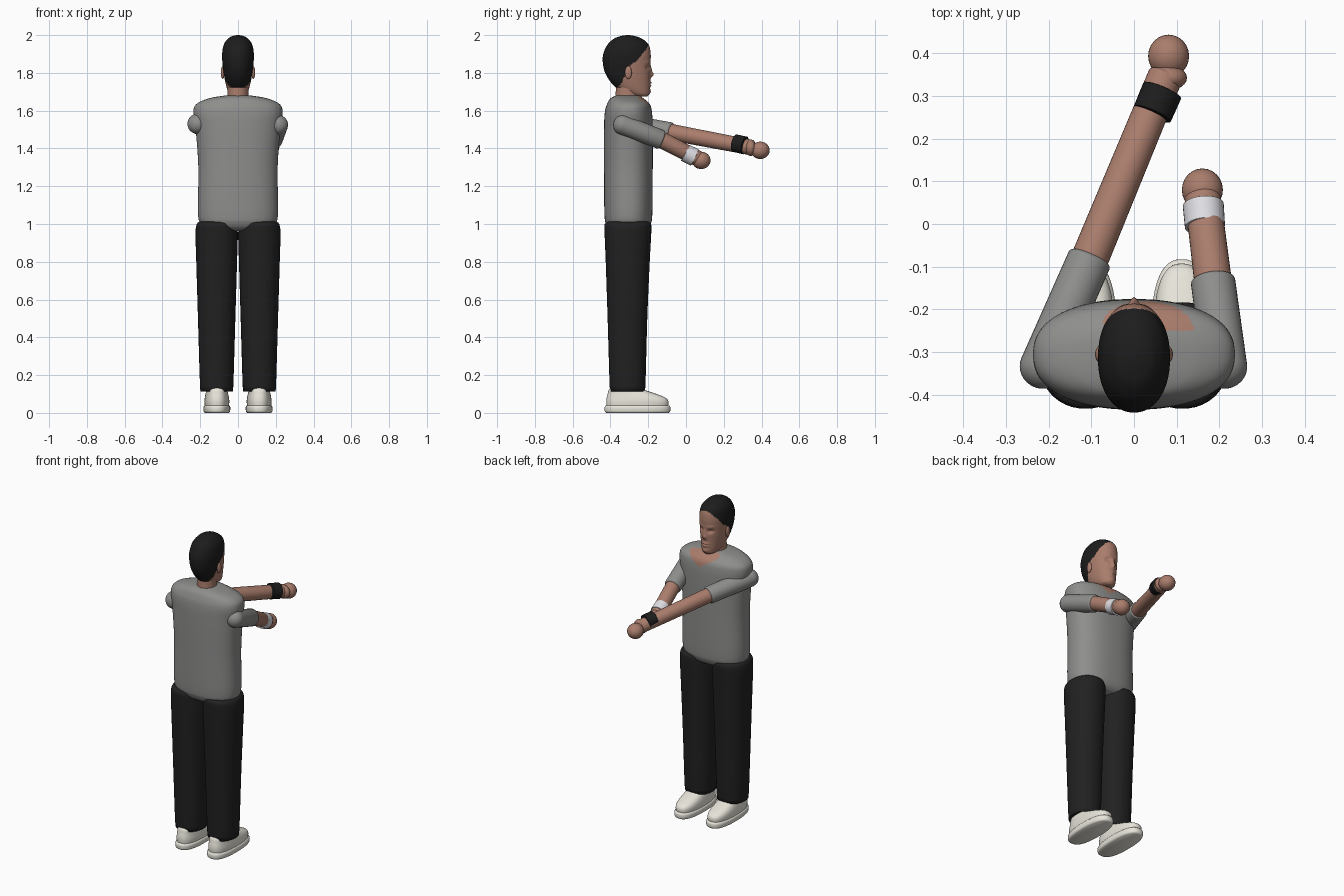
import bpy, bmesh, math
from mathutils import Vector

cube = bpy.data.objects.get("Cube")
if cube:
    bpy.data.objects.remove(cube, do_unlink=True)


def material(name, r, g, b):
    m = bpy.data.materials.new(name)
    m.use_nodes = True
    m.diffuse_color = (r, g, b, 1)
    bsdf = m.node_tree.nodes["Principled BSDF"]
    bsdf.inputs["Base Color"].default_value = (r, g, b, 1)
    bsdf.inputs["Roughness"].default_value = 0.8
    return m


SKIN = material("skin", 0.40, 0.205, 0.15)
HAIR = material("black_hair", 0.012, 0.012, 0.012)
SHIRT = material("grey_shirt", 0.27, 0.27, 0.265)
PANTS = material("dark_trousers", 0.015, 0.015, 0.015)
SHOE = material("cream_shoe", 0.80, 0.78, 0.70)
BAND = material("white_band", 0.72, 0.72, 0.76)


def skin_rings(name, rings, mats, rule=None, shape=None):
    """Bridge closed rings of points, cap both ends, colour faces by a rule."""
    bm = bmesh.new()
    loops = [[bm.verts.new(p) for p in ring] for ring in rings]
    n = len(loops[0])
    for low, high in zip(loops, loops[1:]):
        for i in range(n):
            j = (i + 1) % n
            bm.faces.new((low[i], low[j], high[j], high[i]))
    bm.faces.new(loops[0][::-1])
    bm.faces.new(loops[-1])
    if shape:
        for v in bm.verts:
            shape(v.co)
    bmesh.ops.recalc_face_normals(bm, faces=bm.faces)
    for f in bm.faces:
        f.smooth = True
        if rule:
            f.material_index = int(rule(f.calc_center_median()))
    me = bpy.data.meshes.new(name)
    bm.to_mesh(me)
    bm.free()
    for m in mats:
        me.materials.append(m)
    ob = bpy.data.objects.new(name, me)
    bpy.context.collection.objects.link(ob)
    return ob


def spline(rows, sub):
    """Catmull-Rom refinement of a short list of section rows."""
    out = []
    for k in range(len(rows) - 1):
        a, b, c, d = (rows[min(max(k + o, 0), len(rows) - 1)] for o in (-1, 0, 1, 2))
        for s in range(sub):
            t = s / sub
            out.append([q + 0.5 * t * (r - p + t * (2*p - 5*q + 4*r - e + t * (3*(q - r) + e - p)))
                        for p, q, r, e in zip(a, b, c, d)])
    return out + [rows[-1]]


def loft(name, rows, mats, cx=0, power=2.0, sub=4, seg=48, rule=None, shape=None):
    """Stack sections given as (z, half width, back y, front y)."""
    rings = []
    for z, hx, back, front in spline(rows, sub):
        ring = []
        for i in range(seg):
            a = math.tau * i / seg
            c, s = math.cos(a), math.sin(a)
            ring.append((cx + hx * math.copysign(abs(c) ** (2 / power), c),
                         (back + front) / 2 + (front - back) / 2 * math.copysign(abs(s) ** (2 / power), s), z))
        rings.append(ring)
    return skin_rings(name, rings, mats, rule, shape)


def tube(name, a, b, ra, rb, mat, dome_a=0.0, dome_b=0.0, seg=32):
    """Tapered limb from a to b; domes give the length of each rounded end."""
    a, b = Vector(a), Vector(b)
    d = (b - a).normalized()
    side = d.cross(Vector((0, 0, 1))).normalized()
    up = side.cross(d)
    steps = [math.pi / 2 * k / 8 for k in range(8)]
    sect = [(a - d * dome_a * math.cos(t), ra * max(math.sin(t), 0.02)) for t in steps] if dome_a else []
    sect += [(a, ra), (b, rb)]
    if dome_b:
        sect += [(b + d * dome_b * math.cos(t), rb * max(math.sin(t), 0.02)) for t in steps[::-1]]
    rings = [[p + (side * math.cos(math.tau * i / seg) + up * math.sin(math.tau * i / seg)) * r
              for i in range(seg)] for p, r in sect]
    ob = skin_rings(name, rings, [mat])
    bpy.context.view_layer.objects.active = ob
    ob.select_set(True)
    bpy.ops.object.shade_smooth_by_angle(angle=math.radians(50))
    ob.select_set(False)
    return ob


def ball(name, centre, radii, mat):
    bpy.ops.mesh.primitive_uv_sphere_add(segments=24, ring_count=16, radius=1, location=centre)
    ob = bpy.context.object
    ob.name = name
    ob.scale = radii
    ob.data.materials.append(mat)
    bpy.ops.object.shade_smooth()
    ob.select_set(False)
    return ob


# Shirt body, with the open neckline coloured as skin
loft("shirt_torso", [
    (0.963, 0.13, -0.37, -0.24), (0.972, 0.17, -0.40, -0.21), (1.0, 0.198, -0.423, -0.187),
    (1.06, 0.212, -0.432, -0.178), (1.3, 0.210, -0.434, -0.176), (1.5, 0.224, -0.434, -0.176),
    (1.59, 0.236, -0.43, -0.18), (1.635, 0.22, -0.418, -0.192), (1.665, 0.155, -0.40, -0.225),
    (1.68, 0.07, -0.37, -0.245)],
    [SHIRT, SKIN], power=2.35, sub=10, seg=128,
    rule=lambda p: p.y > -0.25 and p.z > 1.59 + 0.62 * abs(p.x - 0.035) and abs(p.x - 0.035) < 0.105)

# Neck
loft("neck", [(1.64, 0.058, -0.375, -0.245), (1.70, 0.055, -0.372, -0.25), (1.77, 0.055, -0.37, -0.25)], [SKIN])

# Head with sculpted face and a hairline rule
HAIRLINE = [(1.68, -0.42), (1.71, -0.37), (1.75, -0.34), (1.80, -0.318), (1.835, -0.30),
            (1.87, -0.255), (1.92, -0.215), (1.95, -0.198), (1.965, -0.1), (2.1, -0.1)]


def is_hair(p):
    for (z0, y0), (z1, y1) in zip(HAIRLINE, HAIRLINE[1:]):
        if z0 <= p.z < z1:
            return p.y < y0 + (y1 - y0) * (p.z - z0) / (z1 - z0)
    return False


# Bumps: x, z, x spread, z spread, depth
BUMPS = [(0, 1.79, 0.011, 0.014, 0.016), (0, 1.815, 0.009, 0.02, 0.007),
         (0.032, 1.828, 0.016, 0.011, -0.012), (0.035, 1.855, 0.025, 0.009, 0.004),
         (0, 1.748, 0.022, 0.006, 0.008), (0, 1.732, 0.02, 0.006, 0.007),
         (0, 1.74, 0.02, 0.002, -0.004), (0, 1.70, 0.02, 0.012, 0.006)]


def sculpt(co):
    if co.y > -0.27:
        for x, z, sx, sz, depth in BUMPS:
            co.y += depth * math.exp(-((abs(co.x) - x) / sx) ** 2 - ((co.z - z) / sz) ** 2)


loft("head", [
    (1.675, 0.025, -0.27, -0.205), (1.685, 0.043, -0.30, -0.196), (1.71, 0.056, -0.355, -0.191),
    (1.75, 0.067, -0.398, -0.190), (1.80, 0.076, -0.428, -0.188), (1.85, 0.082, -0.44, -0.188),
    (1.90, 0.084, -0.438, -0.187), (1.95, 0.075, -0.415, -0.198), (1.982, 0.052, -0.38, -0.235),
    (1.995, 0.03, -0.345, -0.27), (2.0, 0.006, -0.315, -0.30)],
    [SKIN, HAIR], power=2.15, sub=10, seg=128, rule=is_hair, shape=sculpt)

for side, sx in (("left", 1), ("right", -1)):
    # Ears
    ball(side + "_ear", (sx * 0.081, -0.305, 1.802), (0.010, 0.018, 0.034), SKIN)
    # Trouser legs
    loft(side + "_trouser_leg", [
        (0.13, 0.082, -0.398, -0.222), (0.14, 0.088, -0.404, -0.215), (0.5, 0.099, -0.415, -0.205),
        (0.8, 0.108, -0.425, -0.192), (0.95, 0.112, -0.431, -0.184), (1.0, 0.105, -0.43, -0.185),
        (1.012, 0.09, -0.41, -0.20)], [PANTS], cx=sx * 0.113, power=2.2)
    # Shoes
    loft(side + "_shoe_upper", [
        (0.035, 0.064, -0.42, -0.095), (0.06, 0.066, -0.422, -0.093), (0.08, 0.064, -0.42, -0.108),
        (0.10, 0.06, -0.415, -0.155), (0.12, 0.056, -0.41, -0.215), (0.135, 0.052, -0.40, -0.24)],
        [SHOE], cx=sx * 0.112, power=2.5)
    loft(side + "_shoe_sole", [
        (0.0, 0.063, -0.422, -0.092), (0.008, 0.07, -0.43, -0.084), (0.03, 0.071, -0.431, -0.083),
        (0.04, 0.064, -0.424, -0.090)], [SHOE], cx=sx * 0.112, power=2.5)

# Each arm: shoulder, sleeve end, wrist, band start and end, hand, wrist radius, band material
ARMS = {
    "right": ((-0.215, -0.335, 1.53), (-0.105, -0.085, 1.487), (0.073, 0.345, 1.405),
              (0.043, 0.258, 1.428), (0.066, 0.312, 1.416), (0.081, 0.393, 1.39), 0.041, HAIR),
    "left": ((0.212, -0.335, 1.525), (0.185, -0.135, 1.448), (0.161, 0.06, 1.348),
             (0.166, -0.005, 1.377), (0.162, 0.045, 1.353), (0.16, 0.08, 1.337), 0.042, BAND),
}
for side, (shoulder, cuff, wrist, band_a, band_b, hand, r, band_mat) in ARMS.items():
    tube(side + "_sleeve", shoulder, cuff, 0.053, 0.052, SHIRT, 0.05, 0.018)
    tube(side + "_forearm", cuff, wrist, 0.044, r, SKIN, 0, 0.015)
    tube(side + "_wristband", band_a, band_b, 0.047, 0.048, band_mat, 0.003, 0.003)
    ball(side + "_hand", hand, (0.048, 0.05, 0.046), SKIN)
# Heel of the far-reaching hand
ball("right_palm", (0.077, 0.342, 1.403), (0.047, 0.03, 0.043), SKIN)
